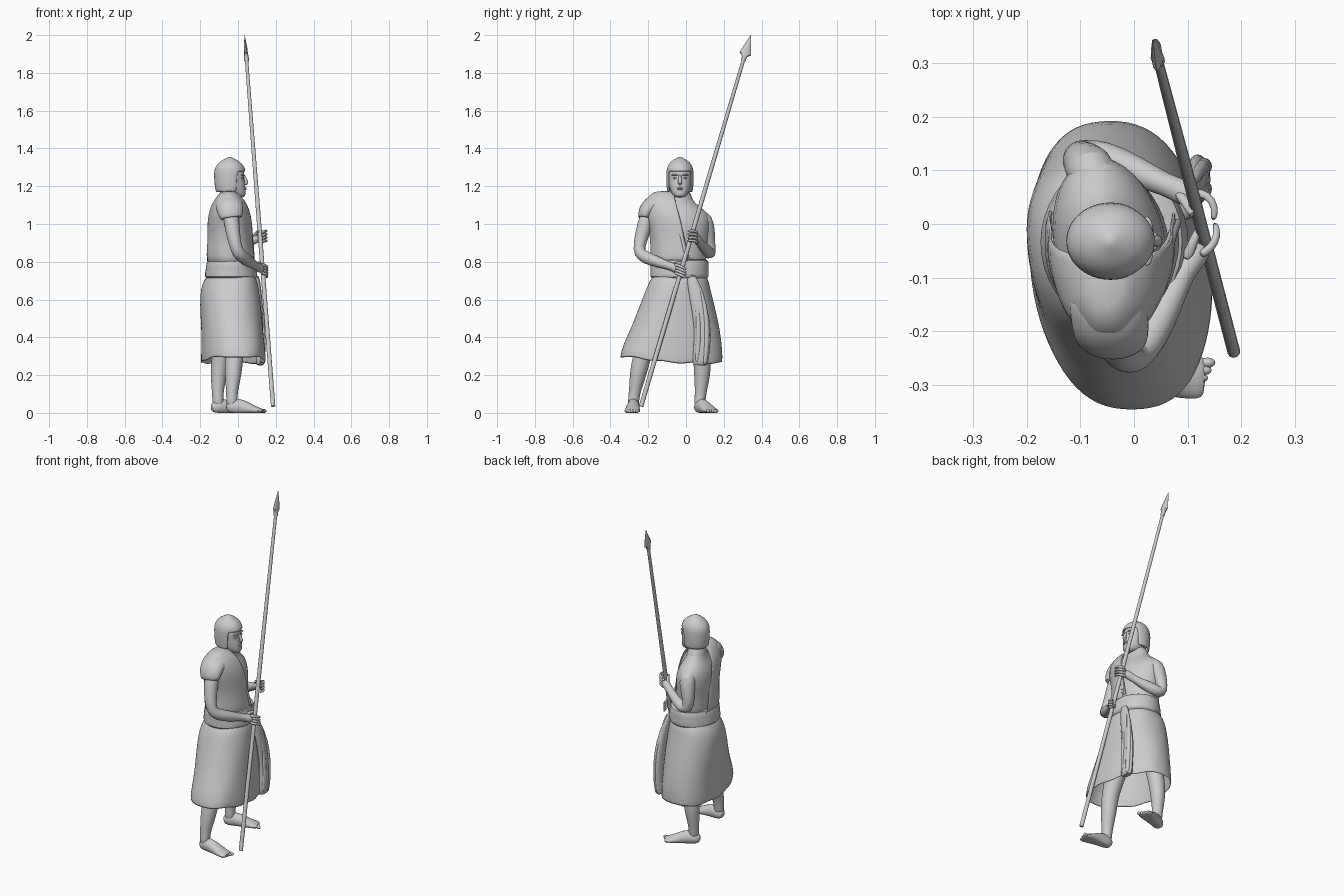
import bpy, bmesh, math
from mathutils import Vector

X, Y, Z = Vector((1, 0, 0)), Vector((0, 1, 0)), Vector((0, 0, 1))


def make(name, rings, caps=True, sub=1, thick=0):
    """Skin a list of vertex rings into one object."""
    bm = bmesh.new()
    vr = [[bm.verts.new(p) for p in r] for r in rings]
    n = len(vr[0])
    for a, b in zip(vr, vr[1:]):
        for i in range(n):
            j = (i + 1) % n
            bm.faces.new((a[i], a[j], b[j], b[i]))
    if caps:
        bm.faces.new(vr[0][::-1])
        bm.faces.new(vr[-1])
    bmesh.ops.recalc_face_normals(bm, faces=bm.faces)
    me = bpy.data.meshes.new(name)
    bm.to_mesh(me)
    bm.free()
    ob = bpy.data.objects.new(name, me)
    bpy.context.collection.objects.link(ob)
    if thick:
        m = ob.modifiers.new("thickness", 'SOLIDIFY')
        m.thickness, m.offset = thick, -1
    if sub:
        ob.modifiers.new("smooth", 'SUBSURF').levels = sub
    return ob


def loft(name, secs, n=20, fold=0, shear=0, folds=6, power=1, **kw):
    """Horizontal (super)ellipses: (z, xmin, xmax, ymin, ymax)."""
    sp = lambda v: math.copysign(abs(v) ** power, v)
    rings = []
    for k, (z, x0, x1, y0, y1) in enumerate(secs):
        r = []
        for i in range(n):
            a = 2 * math.pi * i / n
            f = 1 + fold * math.sin(folds * a + k * 1.3)
            dy = (y1 - y0) / 2 * sp(math.sin(a)) * f
            r.append(Vector(((x0 + x1) / 2 + (x1 - x0) / 2 * sp(math.cos(a)) * f + shear * dy,
                             (y0 + y1) / 2 + dy, z)))
        rings.append(r)
    return make(name, rings, **kw)


def tube(name, pts, ref=X, n=12, flat=False, **kw):
    """Sweep along (x, y, z, r[, r2]); r2 is the radius along ref."""
    P = [Vector(p[:3]) for p in pts]
    rings = []
    for i, p in enumerate(pts):
        t = (P[min(i + 1, len(P) - 1)] - P[max(i - 1, 0)]).normalized()
        s = t.cross(ref).normalized()
        u = s.cross(t)
        ring = [P[i] + s * p[3] * math.cos(a) + u * p[-1] * math.sin(a)
                for a in (2 * math.pi * k / n for k in range(n))]
        if flat:
            for v in ring:
                v.z = max(v.z, 0.0)
        rings.append(ring)
    return make(name, rings, **kw)


def cut(ob, co, no):
    """Remove the half of the mesh on the normal's side."""
    bm = bmesh.new()
    bm.from_mesh(ob.data)
    bmesh.ops.bisect_plane(bm, geom=bm.verts[:] + bm.edges[:] + bm.faces[:],
                           plane_co=co, plane_no=no, clear_outer=True)
    bm.to_mesh(ob.data)
    bm.free()


def ball(name, loc, scale):
    bpy.ops.mesh.primitive_uv_sphere_add(segments=12, ring_count=8, radius=1, location=loc)
    ob = bpy.context.object
    ob.name, ob.scale = name, scale
    return ob


# Bare torso and neck
loft("torso", [(.74, -.155, .075, -.17, .11), (.84, -.145, .065, -.165, .11),
               (.92, -.15, .06, -.175, .115), (1.0, -.155, .06, -.19, .13),
               (1.055, -.14, .035, -.19, .125), (1.09, -.12, .012, -.14, .075),
               (1.125, -.105, -.005, -.095, .03), (1.19, -.1, .005, -.085, .025)], shear=-.12)
# Draped cloth over one shoulder, cut along its diagonal edge
drape = loft("shoulder_drape", [(.77, -.165, .09, -.185, .12), (.83, -.17, .085, -.19, .12),
             (.93, -.16, .075, -.187, .12), (1.01, -.163, .078, -.21, .13),
             (1.08, -.15, .06, -.23, .09), (1.13, -.125, .035, -.215, .02),
             (1.162, -.1, .0, -.185, -.03), (1.175, -.07, -.02, -.15, -.07)],
             n=32, fold=.015, folds=9, thick=.008)
cut(drape, (0, -.06, 1.15), (0, .35, .085))
# Rolled edge of the drape
tube("drape_edge", [(-.05, -.08, 1.165, .01), (-.015, -.08, 1.145, .011), (.03, -.072, 1.1, .011),
                    (.066, -.045, 1.02, .011), (.07, -.02, .92, .01), (.085, .01, .79, .009)], n=8)
# Cap sleeve
tube("sleeve", [(-.05, -.13, 1.122, .045, .075), (-.045, -.185, 1.097, .055, .075),
                (-.04, -.215, 1.063, .043, .07), (-.035, -.222, 1.028, .034, .058)],
     n=14, caps=False, thick=.008)

# Belt sash and skirt
loft("belt_sash", [(.705, -.165, .095, -.18, .112), (.72, -.18, .106, -.195, .125),
                   (.755, -.173, .101, -.189, .122), (.785, -.171, .099, -.192, .123),
                   (.81, -.163, .093, -.185, .118), (.815, -.15, .08, -.17, .105)], fold=.006)
skirt = loft("skirt", [(.735, -.155, .08, -.165, .1), (.705, -.178, .1, -.19, .12),
             (.66, -.196, .107, -.21, .128), (.58, -.202, .12, -.24, .148),
             (.44, -.193, .131, -.293, .18), (.33, -.193, .142, -.335, .193),
             (.26, -.195, .146, -.352, .196)],
             n=36, fold=.007, shear=-.08, power=.9, thick=.006, caps=False)
for v in skirt.data.vertices:  # hem lifts toward the forward leg
    if v.co.z < .4:
        v.co.z += .038 * max(0, -(v.co.y + .05) / .3) + .006 * math.sin(40 * v.co.y)
# Hanging end of the sash, with folds along it
tube("sash_end", [(.092, .025, .735, .025, .02), (.106, .045, .66, .036, .018),
                  (.114, .072, .55, .044, .02), (.118, .09, .44, .046, .022),
                  (.12, .083, .34, .046, .025), (.117, .076, .27, .044, .024), (.115, .075, .25, .042, .022)])
for dy, low in ((-.02, .26), (.022, .245)):
    tube("sash_fold", [(.1, .05 + dy / 2, .7, .008), (.122, .08 + dy, .57, .014),
                       (.13, .09 + dy, .44, .016), (.132, .084 + dy, .33, .016),
                       (.128, .075 + dy, low, .013)], n=8)

# Legs and feet
legs = {
    "right": ([(-.04, -.15, .55, .07), (-.02, -.21, .37, .055), (-.02, -.235, .29, .048),
               (-.025, -.253, .21, .047), (-.032, -.27, .12, .032), (-.033, -.278, .07, .03),
               (-.03, -.278, .025, .03)], (-.06, -.275), (.13, -.286)),
    "left": ([(-.07, .05, .55, .07), (-.085, .075, .37, .054), (-.093, .085, .29, .047),
              (-.103, .087, .21, .046), (-.107, .079, .12, .032), (-.107, .074, .07, .03),
              (-.103, .074, .025, .03)], (-.138, .062), (.042, .14))}
for side, (pts, heel, toe) in legs.items():
    tube(side + "_leg", pts, n=14)
    h, t = Vector((*heel, 0)), Vector((*toe, 0))
    prof = [(-.02, .025, .018, .02), (.1, .03, .034, .036), (.3, .036, .034, .045),
            (.55, .025, .036, .036), (.78, .014, .043, .023), (.95, .01, .042, .015),
            (1.02, .01, .036, .01)]
    tube(side + "_foot", [(*(h.lerp(t, f) + Z * z), w, hh) for f, z, w, hh in prof],
         ref=Z, n=14, flat=True)
    d = (t - h).normalized()
    s = Z.cross(d) * (1 if side == "right" else -1)
    for k in range(5):
        r = .012 - .001 * k
        ball(side + "_toe", t + d * (.006 - .005 * k) + s * (.028 - .0145 * k) + Z * .01,
             (.014 - .001 * k, r * .8, .01))

# Arms
tube("right_arm", [(-.045, -.175, 1.08, .04), (-.035, -.21, 1.03, .043), (-.028, -.228, .96, .04),
                   (-.015, -.247, .89, .034), (.0, -.248, .845, .034), (.03, -.21, .82, .036),
                   (.065, -.145, .797, .029), (.095, -.085, .777, .02), (.115, -.06, .768, .026),
                   (.125, -.04, .757, .022)], ref=Vector((1, -.8, 0)))
tube("left_arm", [(-.07, .06, 1.05, .04), (-.078, .1, 1.02, .05), (-.09, .113, .96, .043),
                  (-.103, .122, .89, .034), (-.098, .125, .845, .034), (-.06, .122, .845, .037),
                  (.0, .1, .87, .031), (.06, .073, .9, .02), (.09, .06, .918, .026),
                  (.115, .05, .935, .022)], ref=Vector((.3, 1, 0)))
# Fingers and thumbs gripping the shaft
for k in range(4):
    z = .785 - .015 * k
    tube("right_finger", [(.12, -.06, z, .009), (.145, -.045, z - .003, .009),
                          (.157, -.02, z - .014, .008), (.15, .004, z - .026, .006)], ref=Z, n=8)
    z = .96 - .017 * k
    tube("left_finger", [(.11, .06, z - .01, .009), (.138, .055, z, .009),
                         (.153, .03, z + .004, .008), (.147, .005, z + .002, .006)], ref=Z, n=8)
tube("right_thumb", [(.095, -.07, .785, .012), (.11, -.035, .795, .01), (.122, -.005, .792, .007)], ref=Z, n=8)
tube("left_thumb", [(.08, .06, .925, .012), (.098, .04, .955, .01), (.11, .012, .965, .007)], ref=Z, n=8)

# Head and facial features
HY = -.032
loft("head", [(1.14, -.03, .035, HY - .022, HY + .022), (1.155, -.06, .042, HY - .042, HY + .042),
              (1.185, -.1, .041, HY - .055, HY + .055), (1.215, -.115, .038, HY - .062, HY + .062),
              (1.245, -.12, .031, HY - .065, HY + .065), (1.268, -.12, .037, HY - .066, HY + .066),
              (1.31, -.1, .02, HY - .05, HY + .05)], power=.9)
tube("nose", [(.028, HY, 1.265, .007), (.041, HY, 1.235, .009), (.047, HY, 1.218, .013),
              (.033, HY, 1.208, .01)], n=8)
for s in (-1, 1):
    ball("eye", (.022, HY + s * .026, 1.243), (.01, .012, .005))
    ball("brow", (.024, HY + s * .024, 1.26), (.011, .022, .005))
ball("upper_lip", (.036, HY, 1.191), (.009, .018, .004))
ball("lower_lip", (.036, HY, 1.183), (.009, .015, .004))

# Helmet dome with a face opening and cheek guards
hel = loft("helmet", [(1.168, -.118, .03, HY - .068, HY + .068), (1.2, -.124, .034, HY - .072, HY + .072),
           (1.24, -.127, .038, HY - .073, HY + .073), (1.278, -.128, .042, HY - .073, HY + .073),
           (1.305, -.12, .034, HY - .068, HY + .068), (1.33, -.098, .012, HY - .05, HY + .05),
           (1.345, -.07, -.018, HY - .026, HY + .026), (1.356, -.05, -.038, HY - .006, HY + .006)],
           n=24, thick=.008)
bm = bmesh.new()
bm.from_mesh(hel.data)
gone = [f for f in bm.faces if len(f.verts) > 4 and f.calc_center_median().z < 1.2
        or f.calc_center_median().z < 1.275 and f.calc_center_median().x > -.004]
bmesh.ops.delete(bm, geom=gone, context='FACES')
bm.to_mesh(hel.data)
bm.free()

# Spear shaft and leaf-shaped point
A, B = Vector((.186, -.238, .035)), Vector((.035, .343, 2.0))
on = lambda f, *r: (*A.lerp(B, f), *r)
tube("spear_shaft", [on(0, .012), on(.5, .012), on(.95, .009)], n=10, sub=0)
tube("spear_point", [on(.93, .012, .012), on(.942, .013, .013), on(.95, .032, .01), on(.965, .023, .009),
                     on(1, .001, .001)], n=8, sub=0)

bpy.ops.object.select_all(action='SELECT')
bpy.context.view_layer.objects.active = skirt
bpy.ops.object.shade_smooth_by_angle(angle=math.radians(45))
